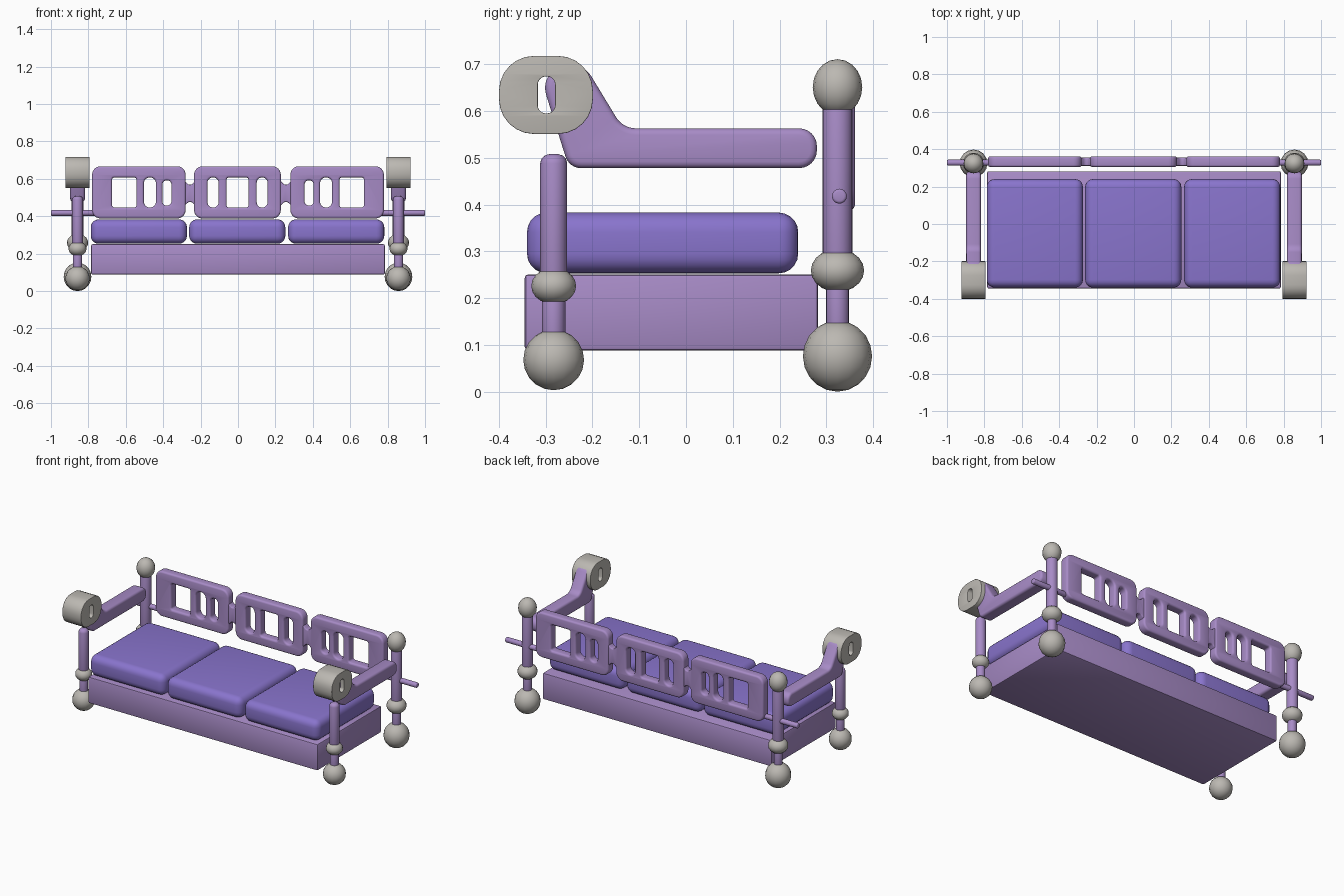
import bpy, bmesh, math
from mathutils import Vector, Matrix

if "Cube" in bpy.data.objects:
    bpy.data.objects.remove(bpy.data.objects["Cube"])


def material(name, color):
    m = bpy.data.materials.new(name)
    m.use_nodes = True
    m.diffuse_color = (*color, 1)
    m.node_tree.nodes["Principled BSDF"].inputs["Base Color"].default_value = (*color, 1)
    return m


FRAME = material("lilac frame", (0.39, 0.26, 0.57))
CUSHION = material("violet cushion", (0.25, 0.175, 0.61))
METAL = material("warm grey", (0.50, 0.48, 0.445))


def add(name, bm, mat, matrix=Matrix()):
    """Turn a bmesh into a smooth object with sharp edges kept."""
    bmesh.ops.remove_doubles(bm, verts=bm.verts, dist=0.0002)
    bmesh.ops.transform(bm, matrix=matrix, verts=bm.verts)
    bmesh.ops.recalc_face_normals(bm, faces=bm.faces)
    mesh = bpy.data.meshes.new(name)
    bm.to_mesh(mesh)
    bm.free()
    mesh.shade_smooth()
    mesh.set_sharp_from_angle(angle=math.radians(35))
    mesh.materials.append(mat)
    obj = bpy.data.objects.new(name, mesh)
    bpy.context.collection.objects.link(obj)
    return obj


def box(name, low, high, mat, bevel, segments):
    low, high = Vector(low), Vector(high)
    bm = bmesh.new()
    bmesh.ops.create_cube(bm, size=1)
    size = high - low
    bmesh.ops.scale(bm, vec=size, verts=bm.verts)
    bmesh.ops.bevel(bm, geom=bm.edges[:], offset=bevel, segments=segments,
                    profile=0.5, affect='EDGES')
    add(name, bm, mat, Matrix.Translation((low + high) / 2))


def ball(name, center, radius, height):
    bm = bmesh.new()
    bmesh.ops.create_uvsphere(bm, u_segments=16, v_segments=10, radius=1)
    add(name, bm, METAL,
        Matrix.Translation(center) @ Matrix.Diagonal((radius, radius, height, 1)))


def rod(name, start, end, radius, bevel=0.004):
    start, end = Vector(start), Vector(end)
    axis = end - start
    bm = bmesh.new()
    bmesh.ops.create_cone(bm, cap_ends=True, segments=16, radius1=radius,
                          radius2=radius, depth=axis.length)
    rims = [e for e in bm.edges if abs(e.verts[0].co.z - e.verts[1].co.z) < 0.001]
    bmesh.ops.bevel(bm, geom=rims, offset=bevel, segments=3, profile=0.5, affect='EDGES')
    turn = axis.to_track_quat('Z', 'Y').to_matrix().to_4x4()
    add(name, bm, FRAME, Matrix.Translation((start + end) / 2) @ turn)


def rounded(corners, steps=6):
    """Outline with each corner (x, y, radius) replaced by an arc."""
    out = []
    for i, (x, y, r) in enumerate(corners):
        p = Vector((x, y, 0))
        a = (Vector((*corners[i - 1][:2], 0)) - p).normalized()
        b = (Vector((*corners[(i + 1) % len(corners)][:2], 0)) - p).normalized()
        if r == 0:
            out.append(p)
            continue
        half = a.angle(b) / 2
        center = p + (a + b).normalized() * r / math.sin(half)
        u = (p + a * r / math.tan(half) - center).normalized()
        v = (p + b * r / math.tan(half) - center).normalized()
        out += [center + u.slerp(v, k / steps).normalized() * r for k in range(steps + 1)]
    return out


def rect(x0, x1, y0, y1, r):
    return rounded([(x0, y0, r), (x1, y0, r), (x1, y1, r), (x0, y1, r)])


def slot(x0, x1, y0, y1):
    return rect(x0, x1, y0, y1, (x1 - x0) * 0.47)


def plate(name, outlines, half, bevel, mat, matrix):
    """Extrude an outline with holes, rounding its rims."""
    curve = bpy.data.curves.new(name, 'CURVE')
    curve.dimensions = '2D'
    curve.fill_mode = 'BOTH'
    curve.extrude = half - bevel
    curve.bevel_depth = bevel
    curve.bevel_resolution = 2
    curve.offset = -bevel
    for points in outlines:
        spline = curve.splines.new('POLY')
        spline.points.add(len(points) - 1)
        for sp, p in zip(spline.points, points):
            sp.co = (p.x, p.y, 0, 1)
        spline.use_cyclic_u = True
    temp = bpy.data.objects.new(name + " outline", curve)
    bpy.context.collection.objects.link(temp)
    bpy.context.view_layer.update()
    mesh = bpy.data.meshes.new_from_object(
        temp.evaluated_get(bpy.context.evaluated_depsgraph_get()))
    bm = bmesh.new()
    bm.from_mesh(mesh)
    bpy.data.objects.remove(temp)
    bpy.data.curves.remove(curve)
    bpy.data.meshes.remove(mesh)
    add(name, bm, mat, matrix)


# Seat base and three cushions
box("seat_base", (-0.785, -0.345, 0.088), (0.785, 0.282, 0.251), FRAME, 0.008, 2)
for name, x in (("right", -0.53), ("middle", -0.004), ("left", 0.525)):
    box(name + "_cushion", (x - 0.257, -0.34, 0.253), (x + 0.257, 0.24, 0.383),
        CUSHION, 0.042, 5)

# Backrest panels stand in the xz plane
BACK = Matrix.Translation((0, 0.333, 0)) @ Matrix.Rotation(math.pi / 2, 4, 'X')
LOW, HIGH = 0.447, 0.607
plate("middle_back_panel",
      [rect(-0.235, 0.229, 0.388, 0.667, 0.045),
       rect(-0.061, 0.056, LOW, HIGH, 0.012),
       slot(-0.163, -0.104, LOW, HIGH), slot(0.1, 0.158, LOW, HIGH)],
      0.028, 0.011, FRAME, BACK)

for side, s in (("left", 1), ("right", -1)):
    def spread(a, b):
        return sorted((s * a, s * b))

    plate(side + "_back_panel",
          [rect(*spread(0.28, 0.78), 0.388, 0.667, 0.045),
           rect(*spread(0.543, 0.673), LOW, HIGH, 0.012),
           slot(*spread(0.439, 0.503), LOW, HIGH),
           slot(*spread(0.356, 0.404), 0.457, 0.592)],
          0.028, 0.011, FRAME, BACK)

    # Waisted link between two panels
    mid = s * 0.256
    plate(side + "_back_link",
          [rounded([(mid - 0.04, 0.445, 0), (mid, 0.485, 0.02), (mid + 0.04, 0.445, 0),
                    (mid + 0.04, 0.6, 0), (mid, 0.56, 0.02), (mid - 0.04, 0.6, 0)])],
          0.022, 0.006, FRAME, BACK)

    # Front leg
    x, y = s * 0.858, -0.283
    ball(side + "_front_foot", (x, y, 0.068), 0.065, 0.065)
    rod(side + "_front_lower_post", (x, y, 0.1), (x, y, 0.2), 0.025)
    ball(side + "_front_collar", (x, y, 0.226), 0.048, 0.039)
    rod(side + "_front_upper_post", (x, y, 0.23), (x, y, 0.508), 0.029, 0.02)

    # Back leg with finial
    y = 0.324
    ball(side + "_back_foot", (x, y, 0.076), 0.074, 0.076)
    rod(side + "_back_lower_post", (x, y, 0.12), (x, y, 0.24), 0.025)
    ball(side + "_back_collar", (x, y, 0.259), 0.057, 0.046)
    rod(side + "_back_upper_post", (x, y, 0.26), (x, y, 0.61), 0.032)
    ball(side + "_finial", (x, y, 0.651), 0.053, 0.06)
    rod(side + "_cross_rod", (s * 0.76, 0.328, 0.418), (s, 0.328, 0.418), 0.016, 0.006)

    # Armrest and its pierced cap, profiled in the yz plane
    upright = Matrix.Translation((x, 0, 0)) @ Matrix.Rotation(math.pi / 2, 4, 'Z') \
        @ Matrix.Rotation(math.pi / 2, 4, 'X')
    plate(side + "_armrest",
          [rounded([(0.28, 0.478, 0.038), (0.28, 0.563, 0.038), (-0.135, 0.563, 0.05),
                    (-0.215, 0.695, 0.042), (-0.318, 0.695, 0.045),
                    (-0.25, 0.478, 0.035)])],
          0.039, 0.014, FRAME, upright)
    plate(side + "_arm_cap",
          [rect(-0.4, -0.199, 0.551, 0.718, 0.075),
           slot(-0.317, -0.28, 0.595, 0.674)],
          0.064, 0.002, METAL, upright)
